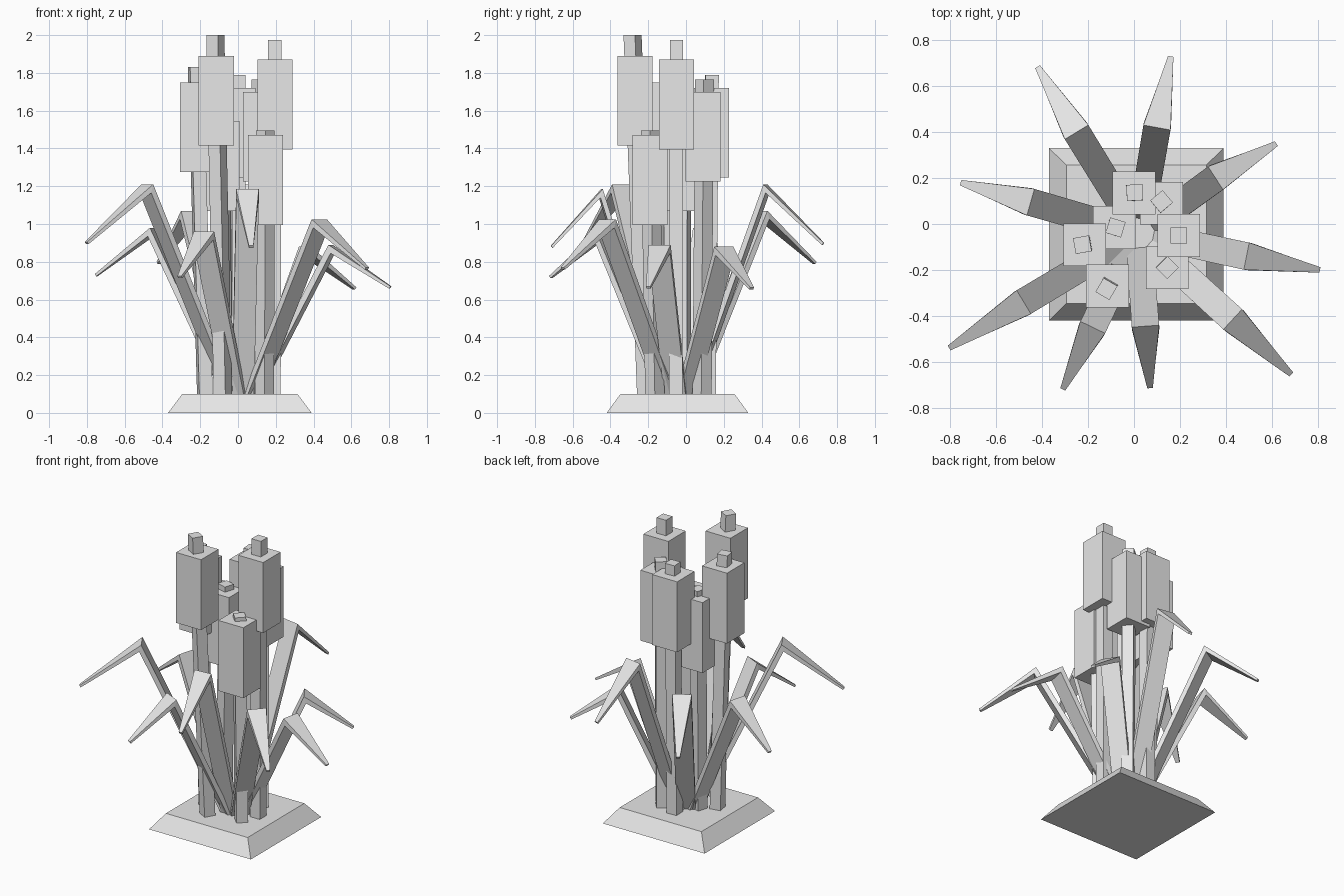
import bpy, bmesh, math
from mathutils import Vector, Matrix

grey = bpy.data.materials.new("plain_grey")
grey.diffuse_color = (0.8, 0.8, 0.8, 1)


def loft(name, rings):
    """Closed solid through a list of four-point rings."""
    bm = bmesh.new()
    vs = [[bm.verts.new(p) for p in ring] for ring in rings]
    for a, b in zip(vs, vs[1:]):
        for i in range(4):
            j = (i + 1) % 4
            bm.faces.new((a[i], a[j], b[j], b[i]))
    bm.faces.new(vs[0][::-1])
    bm.faces.new(vs[-1])
    bmesh.ops.recalc_face_normals(bm, faces=bm.faces)
    me = bpy.data.meshes.new(name)
    bm.to_mesh(me)
    bm.free()
    me.materials.append(grey)
    ob = bpy.data.objects.new(name, me)
    bpy.context.collection.objects.link(ob)
    return ob


def square(x, y, z, hx, hy=None, turn=0):
    hy = hy or hx
    rot = Matrix.Rotation(math.radians(turn), 3, 'Z')
    return [Vector((x, y, z)) + rot @ Vector((sx * hx, sy * hy, 0))
            for sx, sy in ((-1, -1), (1, -1), (1, 1), (-1, 1))]


# Bevelled base plate
loft("base", [square(0.01, -0.045, 0, 0.38, 0.375),
              square(0.01, -0.045, 0.1, 0.305, 0.302)])

# Cattails: head x, y, head top z, tip z, foot x, y, tip x, y, stem turn
cattails = [
    (0.00, 0.135, 1.72, 1.79, 0.00, 0.12, 0.003, 0.137, 3),
    (0.12, 0.09, 1.70, 1.765, 0.12, 0.085, 0.12, 0.098, 40),
    (0.195, -0.05, 1.87, 1.975, 0.19, -0.055, 0.195, -0.05, 0),
    (-0.215, -0.09, 1.75, 1.83, -0.175, -0.085, -0.225, -0.09, 10),
    (-0.085, -0.015, 1.545, 1.58, -0.085, -0.02, -0.08, -0.015, -17),
    (-0.115, -0.27, 1.89, 2.00, -0.08, -0.21, -0.12, -0.283, -30),
    (0.145, -0.19, 1.47, 1.495, 0.14, -0.165, 0.145, -0.19, 45),
]
for i, (hx, hy, top, tip, fx, fy, tx, ty, turn) in enumerate(cattails, 1):
    loft(f"cattail_stem_{i}", [square(fx, fy, 0.09, 0.036, turn=turn),
                               square(tx, ty, tip, 0.035, turn=turn)])
    loft(f"cattail_head_{i}", [square(hx, hy, top - 0.475, 0.093),
                               square(hx, hy, top, 0.093)])

# Folded leaves: bend x, y, z and tip x, y, z
leaves = [
    (0.10, 0.42, 1.21, 0.16, 0.73, 0.90),
    (0.355, 0.20, 0.88, 0.62, 0.35, 0.665),
    (0.49, -0.14, 0.89, 0.81, -0.20, 0.67),
    (0.43, -0.415, 1.025, 0.685, -0.655, 0.77),
    (0.05, -0.445, 1.185, 0.07, -0.715, 0.885),
    (-0.18, -0.45, 0.96, -0.31, -0.72, 0.725),
    (-0.48, -0.34, 1.21, -0.805, -0.54, 0.905),
    (-0.45, 0.095, 0.98, -0.755, 0.18, 0.735),
    (-0.25, 0.40, 1.07, -0.42, 0.685, 0.80),
]
centre = Vector((0.02, -0.04, 0.09))
up = Vector((0, 0, 1))
for i, c in enumerate(leaves, 1):
    bend, tip = Vector(c[:3]), Vector(c[3:])
    out = tip - centre
    out.z = 0
    out.normalize()
    side = up.cross(out)

    def ring(p, half, under):
        return [p - side * half, p + side * half,
                p + under + side * half, p + under - side * half]

    loft(f"leaf_{i}", [ring(centre + out * 0.06, 0.058, out * 0.033),
                       ring(bend, 0.06, out * 0.012 - up * 0.045),
                       ring(tip, 0.012, -out * 0.008 - up * 0.012)])
